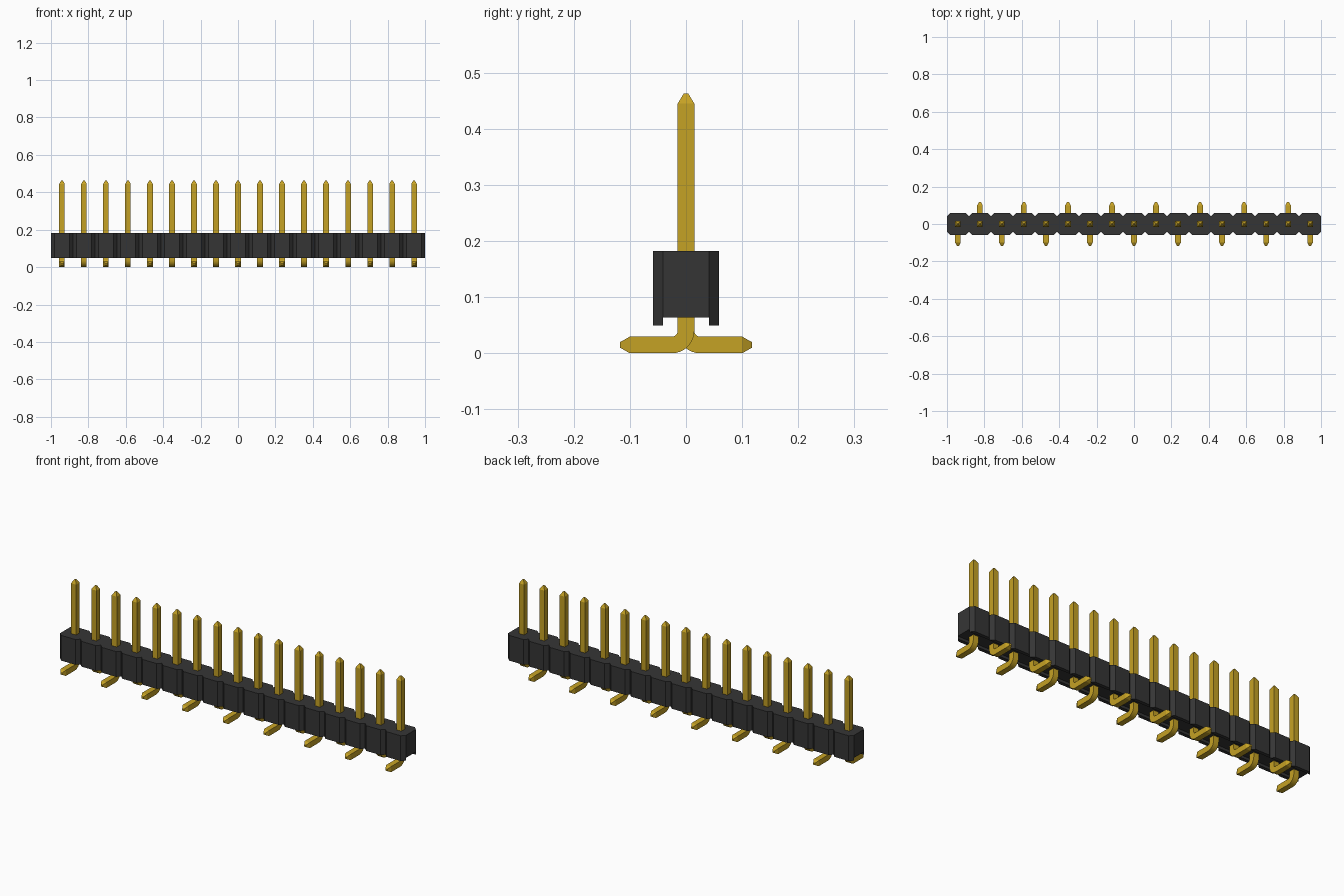
import bpy, bmesh, math

cube = bpy.data.objects.get("Cube")
if cube:
    bpy.data.objects.remove(cube)

COUNT = 17
P = 2 / COUNT            # pitch between pins
HALF = P / 2
C = 0.0178               # corner chamfer of each housing cell
IN = HALF - C
Z_FOOT, Z_BASE, Z_TOP = 0.05, 0.064, 0.182
R = 0.0148               # half thickness of a pin


def material(name, rgb):
    m = bpy.data.materials.new(name)
    m.use_nodes = True
    m.diffuse_color = (*rgb, 1)
    bsdf = next(n for n in m.node_tree.nodes if n.type == 'BSDF_PRINCIPLED')
    bsdf.inputs["Base Color"].default_value = (*rgb, 1)
    return m


def finish(bm, name, mat):
    bmesh.ops.recalc_face_normals(bm, faces=bm.faces)
    mesh = bpy.data.meshes.new(name)
    bm.to_mesh(mesh)
    bm.free()
    mesh.materials.append(mat)
    return mesh


def add(name, mesh):
    ob = bpy.data.objects.new(name, mesh)
    bpy.context.scene.collection.objects.link(ob)
    return ob


def prism(bm, outline, z0, z1):
    face = bm.faces.new([bm.verts.new((x, y, z0)) for x, y in outline])
    geom = bmesh.ops.extrude_face_region(bm, geom=[face])["geom"]
    for v in geom:
        if isinstance(v, bmesh.types.BMVert):
            v.co.z = z1


black = material("black plastic", (0.036, 0.036, 0.036))
gold = material("gold metal", (0.56, 0.36, 0.018))
centres = [(i - (COUNT - 1) / 2) * P for i in range(COUNT)]

# Housing: one strip with a V notch between neighbouring cells
front = [(-1, -IN)]
for x in centres:
    front += [(x - IN, -HALF), (x + IN, -HALF), (x + HALF, -IN)]
back = [(-x, -y) for x, y in front]
bm = bmesh.new()
prism(bm, front + back, Z_BASE, Z_TOP)
add("housing", finish(bm, "housing", black))

# Standoff ridges along both lower edges, one per cell
for side, label in ((-1, "front"), (1, "back")):
    bm = bmesh.new()
    for x in centres:
        prism(bm, [(x - HALF, side * IN), (x - IN, side * HALF),
                   (x + IN, side * HALF), (x + HALF, side * IN)], Z_FOOT, Z_BASE)
    add(label + "_standoffs", finish(bm, label + "_standoffs", black))

# Pin: square section swept down, round the bend and out along the foot
# Each station is (y, z, direction angle, half thickness)
BEND, STEPS = 0.025, 8
stations = [(0, 0.463, 0, 0.004), (0, 0.445, 0, R)]
for k in range(STEPS + 1):
    a = math.pi / 2 * k / STEPS
    stations.append((-BEND + BEND * math.cos(a), 0.04 - BEND * math.sin(a), a, R))
stations += [(-0.1, 0.015, math.pi / 2, R), (-0.1176, 0.015, math.pi / 2, 0.005)]
bm = bmesh.new()
rings = []
for y, z, a, h in stations:
    rings.append([bm.verts.new((sx * h, y + sn * h * math.cos(a), z - sn * h * math.sin(a)))
                  for sx, sn in ((-1, -1), (1, -1), (1, 1), (-1, 1))])
for r0, r1 in zip(rings, rings[1:]):
    for j in range(4):
        k = (j + 1) % 4
        bm.faces.new((r0[j], r0[k], r1[k], r1[j]))
bm.faces.new(rings[0])
bm.faces.new(rings[-1])
pin_mesh = finish(bm, "pin", gold)

# Row of pins, feet alternating front and back
for i, x in enumerate(centres):
    pin = add(f"pin_{i + 1:02d}", pin_mesh)
    pin.location.x = x
    pin.rotation_euler.z = math.pi * (i % 2)

# Smooth only the bend
bpy.ops.object.select_all(action='DESELECT')
pin.select_set(True)
bpy.context.view_layer.objects.active = pin
bpy.ops.object.shade_smooth_by_angle(angle=math.radians(25))
